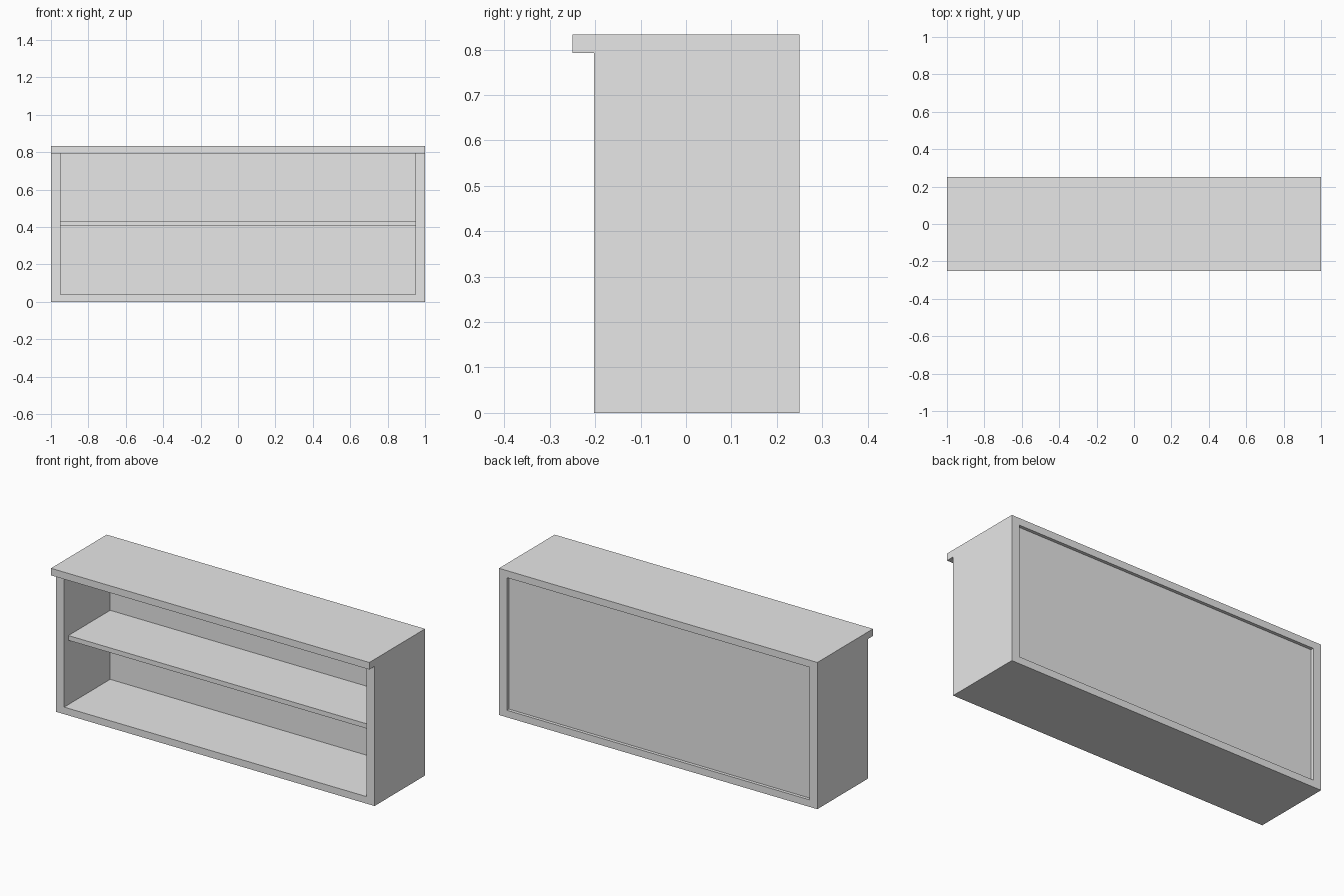
import bpy
import bmesh
from mathutils import Vector

cube = bpy.data.objects.get("Cube")
if cube:
    bpy.data.objects.remove(cube, do_unlink=True)

# Overall measurements
HALF_W, HEIGHT = 1.0, 0.833
SIDE, BOARD = 0.05, 0.04
FRONT, BACK, LIP = -0.203, 0.25, 0.047
INNER = HALF_W - SIDE

grey = bpy.data.materials.new("plain_grey")
grey.use_nodes = True
colour = (0.8, 0.8, 0.8, 1.0)
grey.diffuse_color = colour
grey.node_tree.nodes["Principled BSDF"].inputs["Base Color"].default_value = colour


def finish(bm, name):
    bmesh.ops.recalc_face_normals(bm, faces=bm.faces[:])
    mesh = bpy.data.meshes.new(name)
    bm.to_mesh(mesh)
    bm.free()
    mesh.materials.append(grey)
    obj = bpy.data.objects.new(name, mesh)
    bpy.context.collection.objects.link(obj)
    return obj


def box(name, x, y, z):
    """Box from (low, high) ranges on each axis."""
    bm = bmesh.new()
    bmesh.ops.create_cube(bm, size=1)
    for v in bm.verts:
        v.co = Vector([r[0] if c < 0 else r[1] for c, r in zip(v.co, (x, y, z))])
    return finish(bm, name)


def push(bm, faces, distance):
    """Extrude faces along y and return the moved faces."""
    geom = bmesh.ops.extrude_face_region(bm, geom=faces)["geom"]
    moved = [g for g in geom if isinstance(g, bmesh.types.BMVert)]
    bmesh.ops.translate(bm, verts=moved, vec=(0, distance, 0))
    return [g for g in geom if isinstance(g, bmesh.types.BMFace)]


# Carcass: open frame whose top board projects forward
bm = bmesh.new()
xs = (-HALF_W, -INNER, INNER, HALF_W)
zs = (0, BOARD, HEIGHT - BOARD, HEIGHT)
grid = [[bm.verts.new((x, BACK, z)) for x in xs] for z in zs]
cells = []
for r in range(3):
    for c in range(3):
        if (r, c) != (1, 1):
            cells.append(bm.faces.new((grid[r][c], grid[r][c + 1],
                                       grid[r + 1][c + 1], grid[r + 1][c])))
back_cells = [(f, f.copy()) for f in cells]
front = push(bm, cells, FRONT - BACK)
top_row = [f for f in front if f.calc_center_median().z > HEIGHT - BOARD]
push(bm, top_row, -LIP)
bmesh.ops.remove_doubles(bm, verts=bm.verts[:], dist=0.0001)
bmesh.ops.recalc_face_normals(bm, faces=bm.faces[:])
bmesh.ops.dissolve_limit(bm, angle_limit=0.01, verts=bm.verts[:], edges=bm.edges[:])
finish(bm, "carcass")

# Recessed back panel and set-back middle shelf
box("back_panel", (-INNER, INNER), (0.21, 0.232), (BOARD, HEIGHT - BOARD))
box("shelf", (-INNER, INNER), (-0.165, 0.21), (0.405, 0.432))
